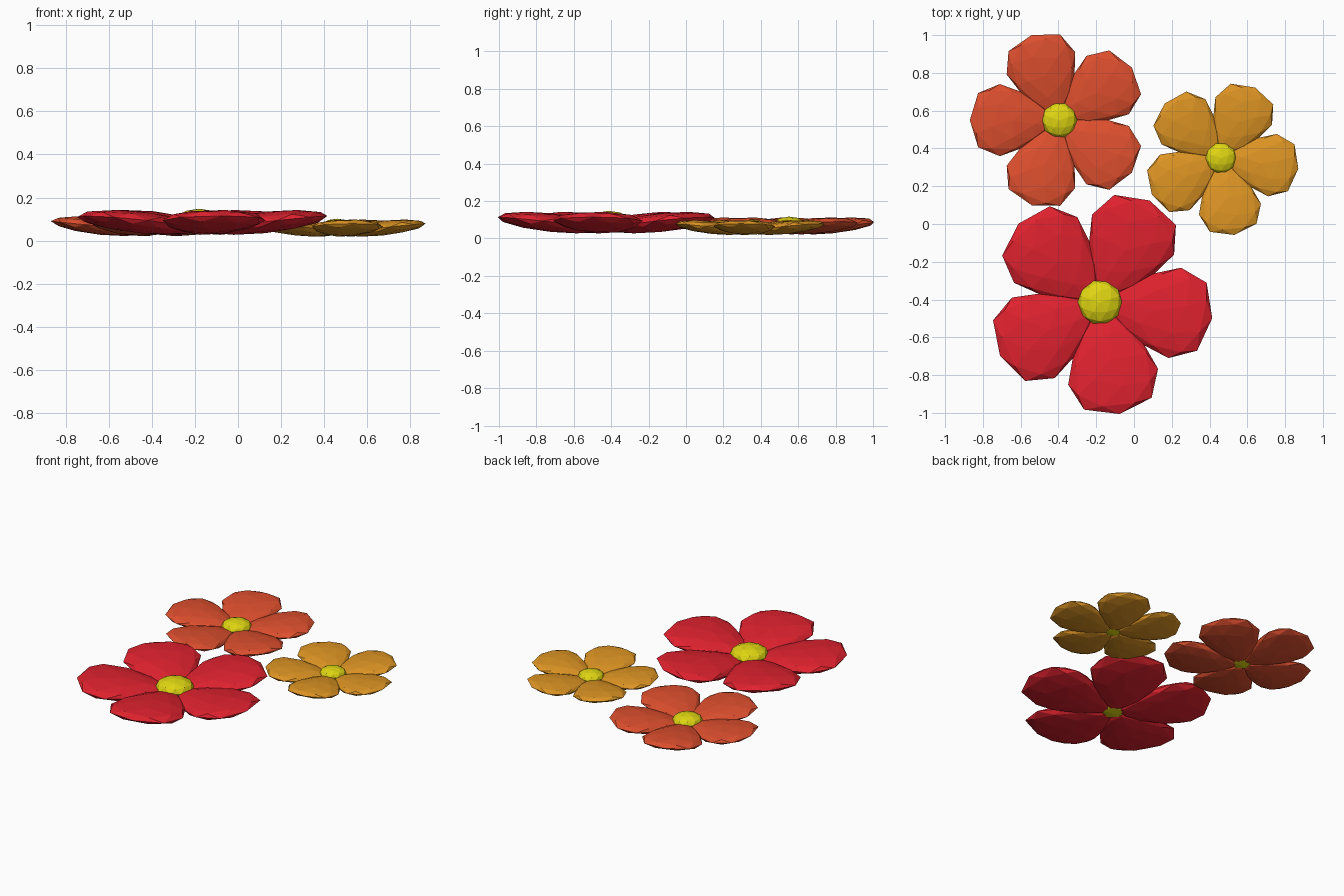
import bpy, bmesh, math
from mathutils import Matrix, Vector

if "Cube" in bpy.data.objects:
    bpy.data.objects.remove(bpy.data.objects["Cube"])


def material(name, rgb):
    m = bpy.data.materials.new(name)
    m.diffuse_color = (*rgb, 1)
    m.use_nodes = True
    m.node_tree.nodes["Principled BSDF"].inputs["Base Color"].default_value = m.diffuse_color
    return m


def ico_object(name, mat, shape, matrix):
    """Low-poly sphere whose points are reshaped, then placed."""
    bm = bmesh.new()
    bmesh.ops.create_icosphere(bm, subdivisions=2, radius=1)
    turn = Matrix.Rotation(math.radians(18), 4, 'Z')  # outline corner at the tip
    for v in bm.verts:
        v.co = matrix @ shape(turn @ v.co)
    me = bpy.data.meshes.new(name)
    bm.to_mesh(me)
    bm.free()
    me.materials.append(mat)
    ob = bpy.data.objects.new(name, me)
    bpy.context.collection.objects.link(ob)


def petal_shape(p):
    # Egg outline, narrow at the flower centre and tilted up at the tip
    return Vector((0.31 + 0.29 * p.x,
                   0.22 * p.y * (1 + 0.5 * p.x),
                   0.085 + 0.03 * p.x + 0.05 * p.z))


def centre_shape(p):
    return Vector((0.118 * p.x, 0.118 * p.y, 0.09 + 0.058 * p.z))


yellow = material("centre yellow", (0.74, 0.67, 0.006))

# name, colour, x, y, size, first petal angle
flowers = [
    ("red", (0.75, 0.016, 0.028), -0.18, -0.415, 1.0, -8),
    ("orange", (0.73, 0.078, 0.027), -0.395, 0.55, 0.79, 36),
    ("amber", (0.73, 0.30, 0.017), 0.46, 0.35, 0.69, -8),
]

for name, rgb, x, y, size, start in flowers:
    mat = material("petal " + name, rgb)
    place = Matrix.Translation((x, y, 0)) @ Matrix.Scale(size, 4)
    for k in range(5):
        spin = Matrix.Rotation(math.radians(start + 72 * k), 4, 'Z')
        ico_object(f"{name}_petal_{k + 1}", mat, petal_shape, place @ spin)
    ico_object(f"{name}_flower_centre", yellow, centre_shape, place)
